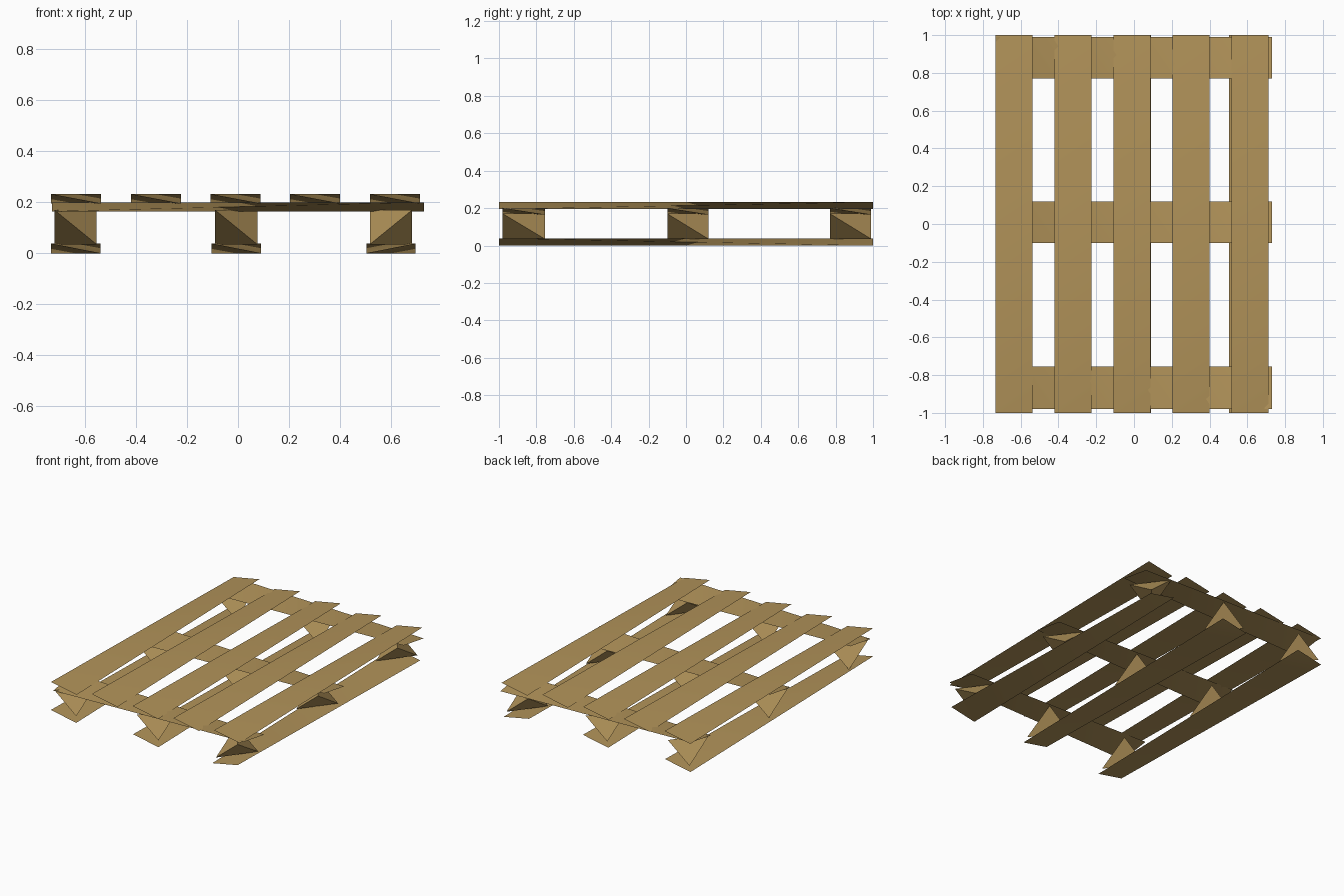
import bpy
import bmesh
import math

default = bpy.data.objects.get("Cube")
if default:
    bpy.data.objects.remove(default, do_unlink=True)

wood = bpy.data.materials.new("pallet_wood")
wood.use_nodes = True
colour = (0.44, 0.29, 0.1, 1)
wood.diffuse_color = colour
wood.node_tree.nodes["Principled BSDF"].inputs["Base Color"].default_value = colour


def wedge(name, xs, ys, zs, rising_right):
    """Four-cornered twisted plank filling a box; its top ridge runs
    front-left to back-right, or the other way when rising_right is False."""
    a, b = xs if rising_right else xs[::-1]
    corners = [(a, ys[0], zs[1]), (b, ys[1], zs[1]),
               (b, ys[0], zs[0]), (a, ys[1], zs[0])]
    bm = bmesh.new()
    verts = [bm.verts.new(c) for c in corners]
    for skip in verts:
        bm.faces.new([v for v in verts if v is not skip])
    bmesh.ops.recalc_face_normals(bm, faces=bm.faces)
    mesh = bpy.data.meshes.new(name)
    bm.to_mesh(mesh)
    bm.free()
    mesh.materials.append(wood)
    obj = bpy.data.objects.new(name, mesh)
    bpy.context.collection.objects.link(obj)
    # Soften the shallow ridge, keep the plank borders sharp
    bpy.ops.object.select_all(action="DESELECT")
    obj.select_set(True)
    bpy.context.view_layer.objects.active = obj
    bpy.ops.object.shade_smooth_by_angle(angle=math.radians(30))
    return obj


rows = [(-0.98, -0.755), (-0.1, 0.12), (0.77, 0.99)]

# Deck boards along the length
for i in range(5):
    x = -0.635 + i * 0.3125
    wedge(f"deck_board_{i + 1}", (x - 0.098, x + 0.098), (-1, 1), (0.195, 0.232), True)

# Cross boards under the deck
for i, row in enumerate(rows):
    wedge(f"cross_board_{i + 1}", (-0.73, 0.73), row, (0.165, 0.2), False)

# Bottom runners, each carrying three blocks
for i, x in enumerate((-0.637, -0.007, 0.6)):
    rising = i < 2
    wedge(f"bottom_board_{i + 1}", (x - 0.097, x + 0.097), (-1, 1), (0, 0.038), rising)
    for j, row in enumerate(rows):
        wedge(f"block_{i + 1}_{j + 1}", (x - 0.083, x + 0.083), row, (0.035, 0.17), rising)
